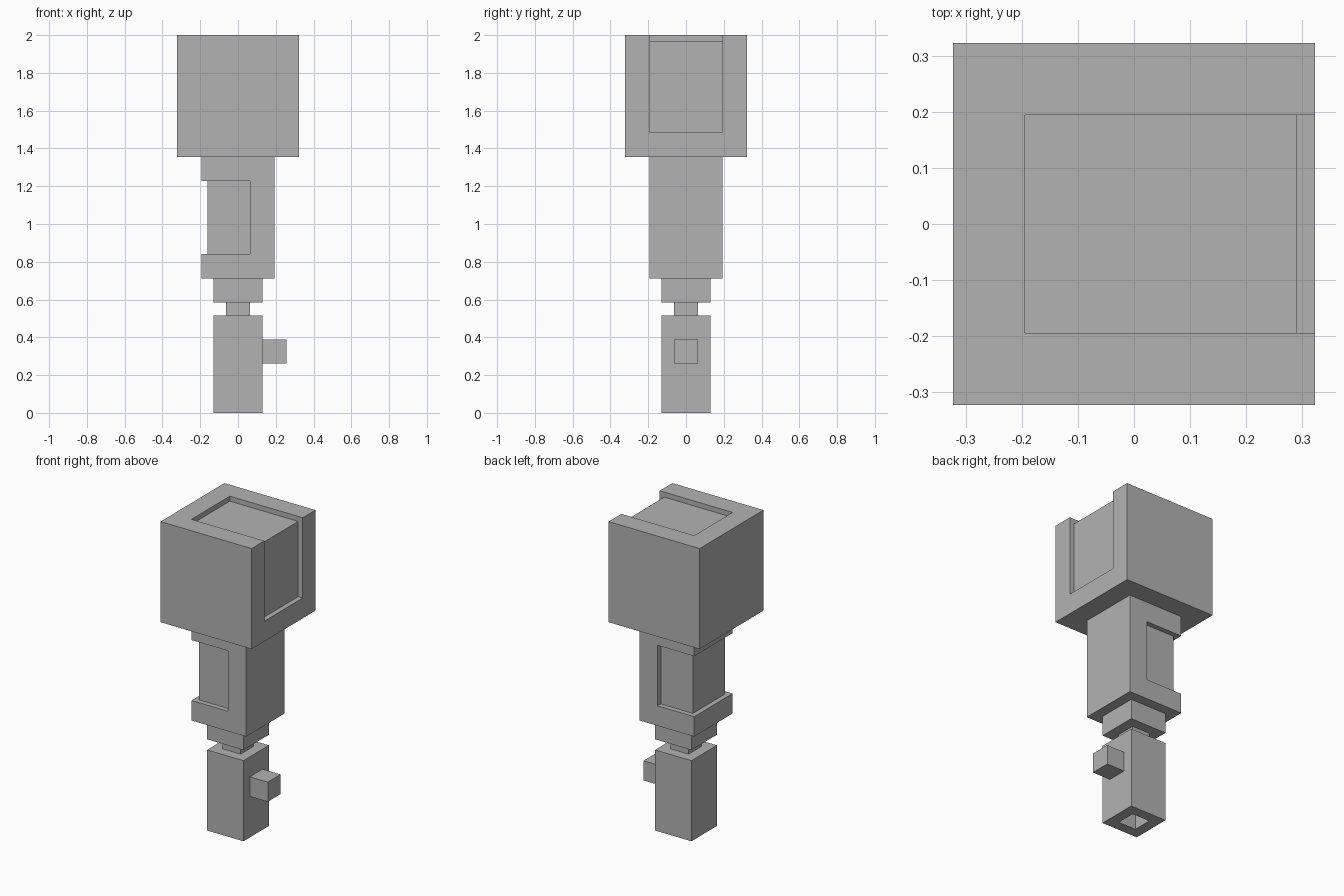
import bpy
import bmesh
from mathutils import Vector

if "Cube" in bpy.data.objects:
    bpy.data.objects.remove(bpy.data.objects["Cube"], do_unlink=True)

grey = bpy.data.materials.new("plain_grey")
grey.use_nodes = True
COLOUR = (0.45, 0.45, 0.45, 1)
grey.diffuse_color = COLOUR
grey.node_tree.nodes["Principled BSDF"].inputs["Base Color"].default_value = COLOUR


def prism(name, outline, direction):
    """Extrude a closed outline along a direction into a flat-faced solid."""
    bm = bmesh.new()
    face = bm.faces.new([bm.verts.new(p) for p in outline])
    grown = bmesh.ops.extrude_face_region(bm, geom=[face])["geom"]
    moved = [v for v in grown if isinstance(v, bmesh.types.BMVert)]
    bmesh.ops.translate(bm, verts=moved, vec=Vector(direction))
    bmesh.ops.recalc_face_normals(bm, faces=bm.faces)
    mesh = bpy.data.meshes.new(name)
    bm.to_mesh(mesh)
    bm.free()
    mesh.materials.append(grey)
    obj = bpy.data.objects.new(name, mesh)
    bpy.context.collection.objects.link(obj)
    return obj


def block(name, half, z0, z1, x0=None, x1=None):
    """Upright box, square in plan unless its x range is given."""
    x0 = -half if x0 is None else x0
    x1 = half if x1 is None else x1
    plan = [(x0, -half, z0), (x1, -half, z0), (x1, half, z0), (x0, half, z0)]
    return prism(name, plan, (0, 0, z1 - z0))


def carve(obj, cutter):
    """Subtract the cutter and remove it."""
    mod = obj.modifiers.new("recess", 'BOOLEAN')
    mod.operation = 'DIFFERENCE'
    mod.solver = 'EXACT'
    mod.object = cutter
    bpy.context.view_layer.objects.active = obj
    bpy.ops.object.modifier_apply(modifier=mod.name)
    bpy.data.objects.remove(cutter, do_unlink=True)


# Head cube, with one recess folding over the top and its left side
HEAD, BODY, INSET = 0.3225, 0.194, 0.032
head = block("head", HEAD, 1.356, 2)
floor, wall, out = 2 - INSET, HEAD - INSET, 2.2
fold = [(-BODY, floor), (wall, floor), (wall, 1.486),
        (0.5, 1.486), (0.5, out), (-BODY, out)]
carve(head, prism("head_cutter", [(x, -BODY, z) for x, z in fold],
                  (0, 2 * BODY, 0)))

# Body, with a recess wrapping round the front, right side and back
body = block("body", BODY, 0.712, 1.356)
core, edge, far = BODY - INSET, 0.0645, 0.4
wrap = [(edge, -core), (-core, -core), (-core, core), (edge, core),
        (edge, far), (-far, far), (-far, -far), (edge, -far)]
carve(body, prism("body_cutter", [(x, y, 0.84) for x, y in wrap],
                  (0, 0, 0.387)))

# Collar and narrow neck below the body
block("collar", 0.129, 0.584, 0.712)
block("neck", 0.0645, 0.516, 0.584)

# Lower shaft with a square socket underneath, and its side peg
shaft = block("shaft", 0.129, 0, 0.516)
carve(shaft, block("socket_cutter", 0.0625, -0.1, 0.13))
block("side_peg", 0.0645, 0.262, 0.388, 0.129, 0.256)
